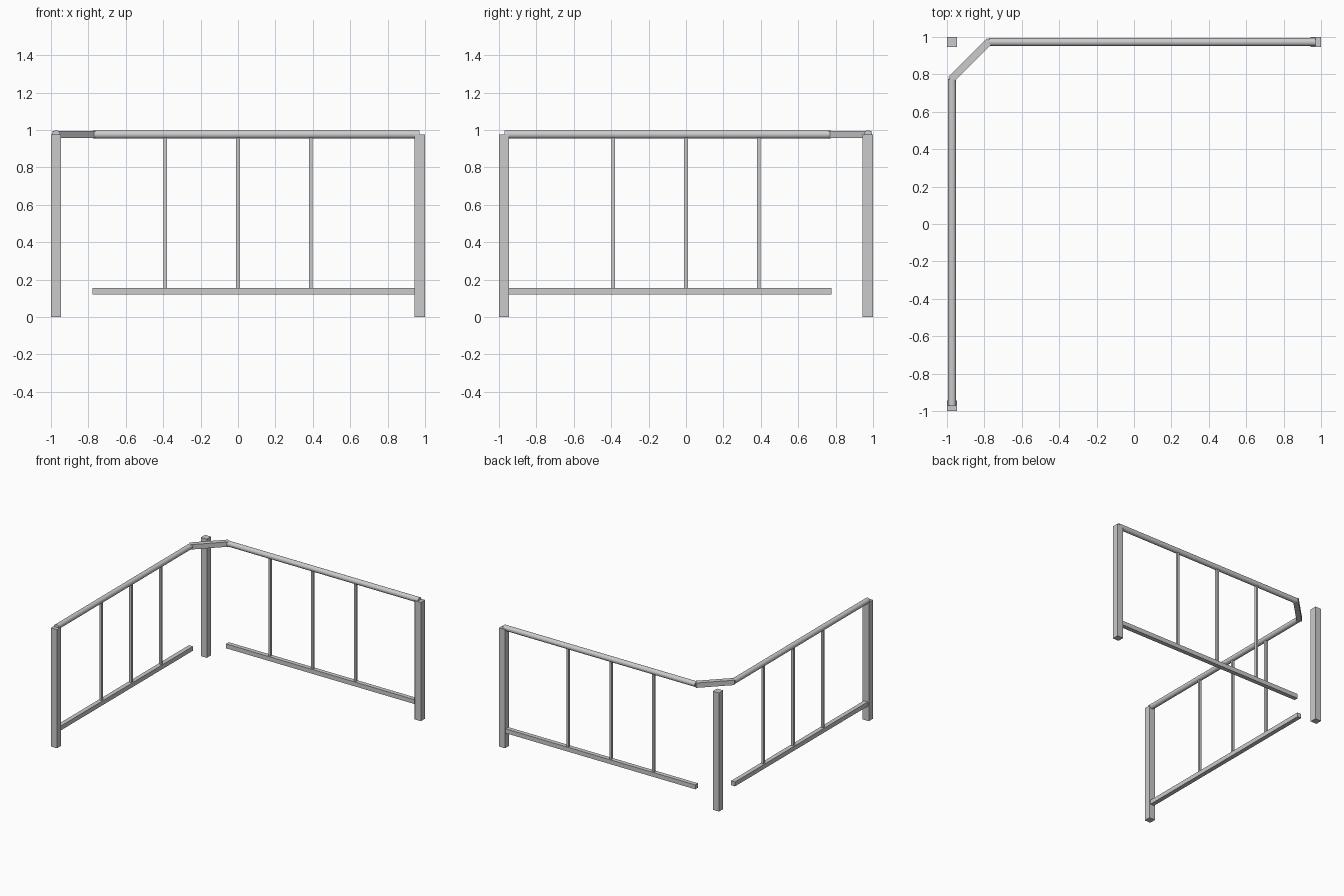
import bpy
import math
from mathutils import Vector

if "Cube" in bpy.data.objects:
    bpy.data.objects.remove(bpy.data.objects["Cube"])

E = 0.9725          # centre line of the posts
RAIL_Z = 0.976      # centre height of the handrails
grey = bpy.data.materials.new("steel_grey")
grey.diffuse_color = (0.6, 0.6, 0.6, 1)
grey.use_nodes = True
grey.node_tree.nodes["Principled BSDF"].inputs["Base Color"].default_value = grey.diffuse_color


def box(name, centre, size, angle=0):
    bpy.ops.mesh.primitive_cube_add(size=1, location=centre, rotation=(0, 0, angle))
    ob = bpy.context.object
    ob.name = name
    ob.scale = size
    bpy.ops.object.transform_apply(location=False, rotation=False, scale=True)
    ob.data.materials.append(grey)
    return ob


def tube(name, a, b, radius):
    a, b = Vector(a), Vector(b)
    bpy.ops.mesh.primitive_cylinder_add(vertices=32, radius=radius, depth=(b - a).length,
                                        location=(a + b) / 2)
    ob = bpy.context.object
    ob.name = name
    ob.rotation_euler = (b - a).to_track_quat('Z', 'Y').to_euler()
    ob.data.materials.append(grey)
    bpy.ops.object.shade_smooth_by_angle(angle=math.radians(40))


# Square posts: one at the corner, one at each free end
for name, x, y in (("corner_post", -E, E), ("right_post", E, E), ("front_post", -E, -E)):
    box(name, (x, y, 0.4875), (0.055, 0.055, 0.975))

# Round handrails
tube("back_handrail", (-0.775, E, RAIL_Z), (0.97, E, RAIL_Z), 0.022)
tube("left_handrail", (-E, 0.775, RAIL_Z), (-E, -0.97, RAIL_Z), 0.022)

# Diagonal link cutting the corner
box("corner_link", (-0.875, 0.875, RAIL_Z), (0.292, 0.04, 0.04), math.radians(45))

# Lower rails, from the free posts to short of the corner
LOW_Z, LOW = 0.138, 0.036
mid, length = (0.95 - 0.778) / 2, 0.95 + 0.778
box("back_lower_rail", (mid, E, LOW_Z), (length, LOW, LOW))
box("left_lower_rail", (-E, -mid, LOW_Z), (LOW, length, LOW))

# Thin upright bars
for i, t in enumerate((-0.388, 0, 0.388)):
    box(f"back_bar_{i + 1}", (t, E, 0.56), (0.019, 0.019, 0.82))
    box(f"left_bar_{i + 1}", (-E, t, 0.56), (0.019, 0.019, 0.82))
